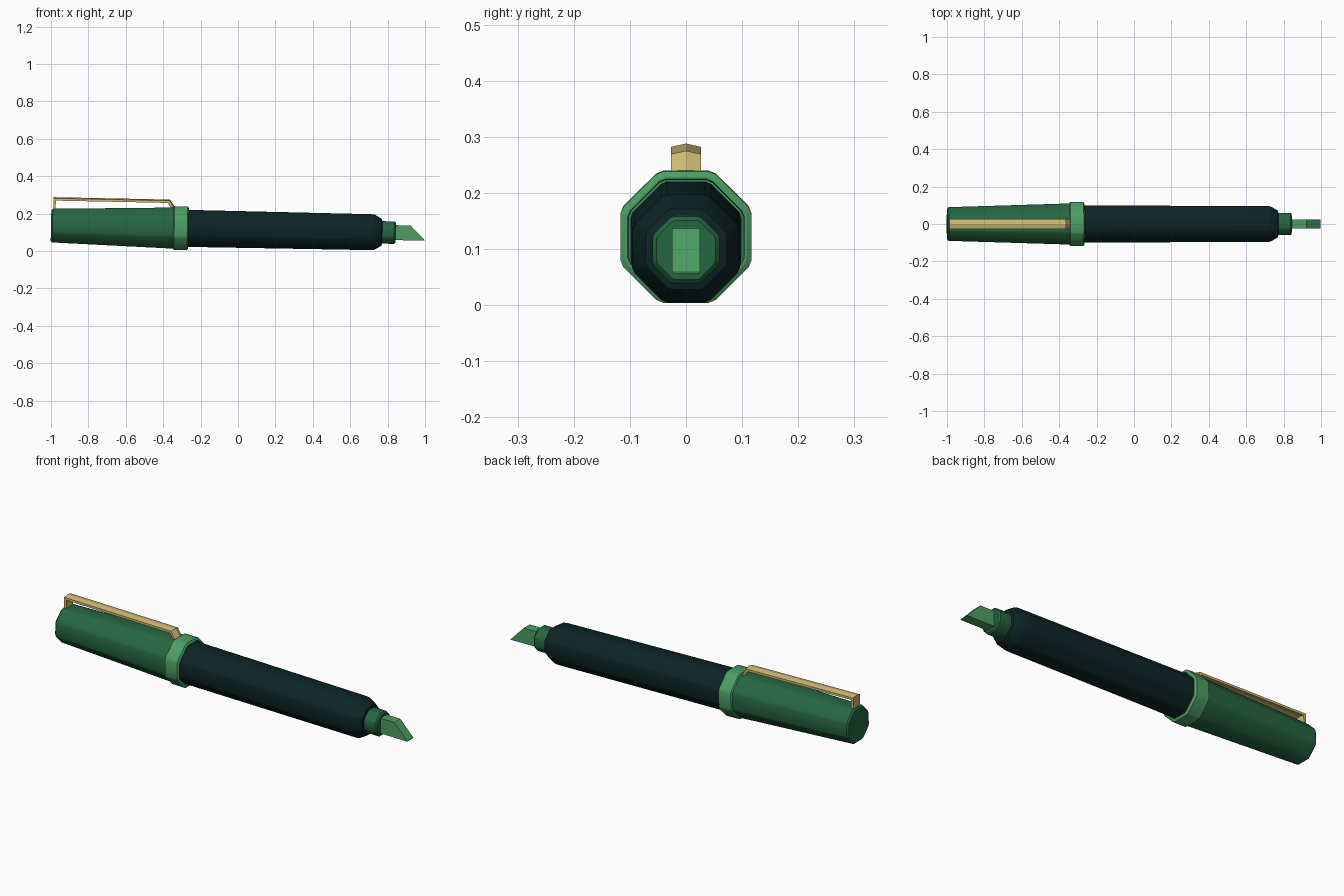
import bpy
import bmesh
from math import pi, sin, cos, tan, radians
from mathutils import Matrix

if "Cube" in bpy.data.objects:
    bpy.data.objects.remove(bpy.data.objects["Cube"])

# The whole pen leans slightly nose-down
LEAN = Matrix.Translation((0, 0, 0.1155)) @ Matrix.Rotation(radians(1.18), 4, 'Y')


def material(name, colour):
    m = bpy.data.materials.new(name)
    m.use_nodes = True
    m.diffuse_color = (*colour, 1)
    m.node_tree.nodes["Principled BSDF"].inputs["Base Color"].default_value = (*colour, 1)
    return m


cap_green = material("dark green", (0.019, 0.133, 0.053))
trim_green = material("light green", (0.075, 0.34, 0.13))
body_dark = material("dark teal", (0.004, 0.017, 0.019))
gold = material("gold", (0.61, 0.48, 0.17))


def finish(name, bm, mat):
    bmesh.ops.recalc_face_normals(bm, faces=bm.faces)
    bm.transform(LEAN)
    mesh = bpy.data.meshes.new(name)
    bm.to_mesh(mesh)
    bm.free()
    mesh.materials.append(mat)
    obj = bpy.data.objects.new(name, mesh)
    bpy.context.collection.objects.link(obj)
    return obj


def smooth(obj):
    bpy.ops.object.select_all(action='DESELECT')
    obj.select_set(True)
    bpy.context.view_layer.objects.active = obj
    bpy.ops.object.shade_smooth_by_angle(angle=radians(30))


def loft(bm, rings):
    """Skin a list of closed point rings and cap both ends."""
    loops = [[bm.verts.new(p) for p in ring] for ring in rings]
    n = len(loops[0])
    for a, b in zip(loops, loops[1:]):
        for i in range(n):
            j = (i + 1) % n
            bm.faces.new((a[i], a[j], b[j], b[i]))
    bm.faces.new(loops[0])
    bm.faces.new(loops[-1])


def octagon(x, r, soft=0.16):
    """Octagon with flats up and softened corners; r is the half-width."""
    half = r * tan(pi / 8) * (1 - soft)
    ring = []
    for k in range(8):
        a = k * pi / 4
        for t in (-half, half):
            ring.append((x, r * cos(a) - t * sin(a), r * sin(a) + t * cos(a)))
    return ring


def barrel(name, profile, mat):
    bm = bmesh.new()
    loft(bm, [octagon(x, r) for x, r in profile])
    smooth(finish(name, bm, mat))


# Cap, collar, body and grip
barrel("cap", [(-1.0, 0.082), (-0.992, 0.09), (-0.34, 0.11)], cap_green)
barrel("collar", [(-0.347, 0.108), (-0.341, 0.117), (-0.271, 0.117), (-0.265, 0.108),
                  (-0.265, 0.104), (-0.275, 0.102)], trim_green)
barrel("body", [(-0.28, 0.099), (0.715, 0.096), (0.73, 0.094), (0.768, 0.072),
                (0.772, 0.058)], body_dark)
barrel("grip", [(0.765, 0.06), (0.835, 0.06), (0.843, 0.053), (0.843, 0.048)], cap_green)

# Chisel nib
side = [(0.83, -0.04), (0.998, -0.039), (0.998, -0.036), (0.922, 0.04), (0.83, 0.04)]
bm = bmesh.new()
loft(bm, [[(x, y, z) for x, z in side] for y in (-0.025, 0.025)])
finish("nib", bm, trim_green)

# Ridged clip: post, long bar and bent front end
outer = [(-0.99, 0.08), (-0.99, 0.146), (-0.37, 0.146), (-0.346, 0.110)]
inner = [(-0.977, 0.08), (-0.977, 0.134), (-0.378, 0.134), (-0.358, 0.104)]
ridge = [(0, 0), (0, 0.006), (0.004, 0.006), (0.007, 0.003)]
W = 0.027
rings = []
for (ox, oz), (ix, iz), (dx, dz) in zip(outer, inner, ridge):
    rings.append([(ox, -W, oz), (ox + dx, 0, oz + dz), (ox, W, oz),
                  (ix, W, iz), (ix + dx, 0, iz + dz), (ix, -W, iz)])
bm = bmesh.new()
loft(bm, rings)
finish("clip", bm, gold)
